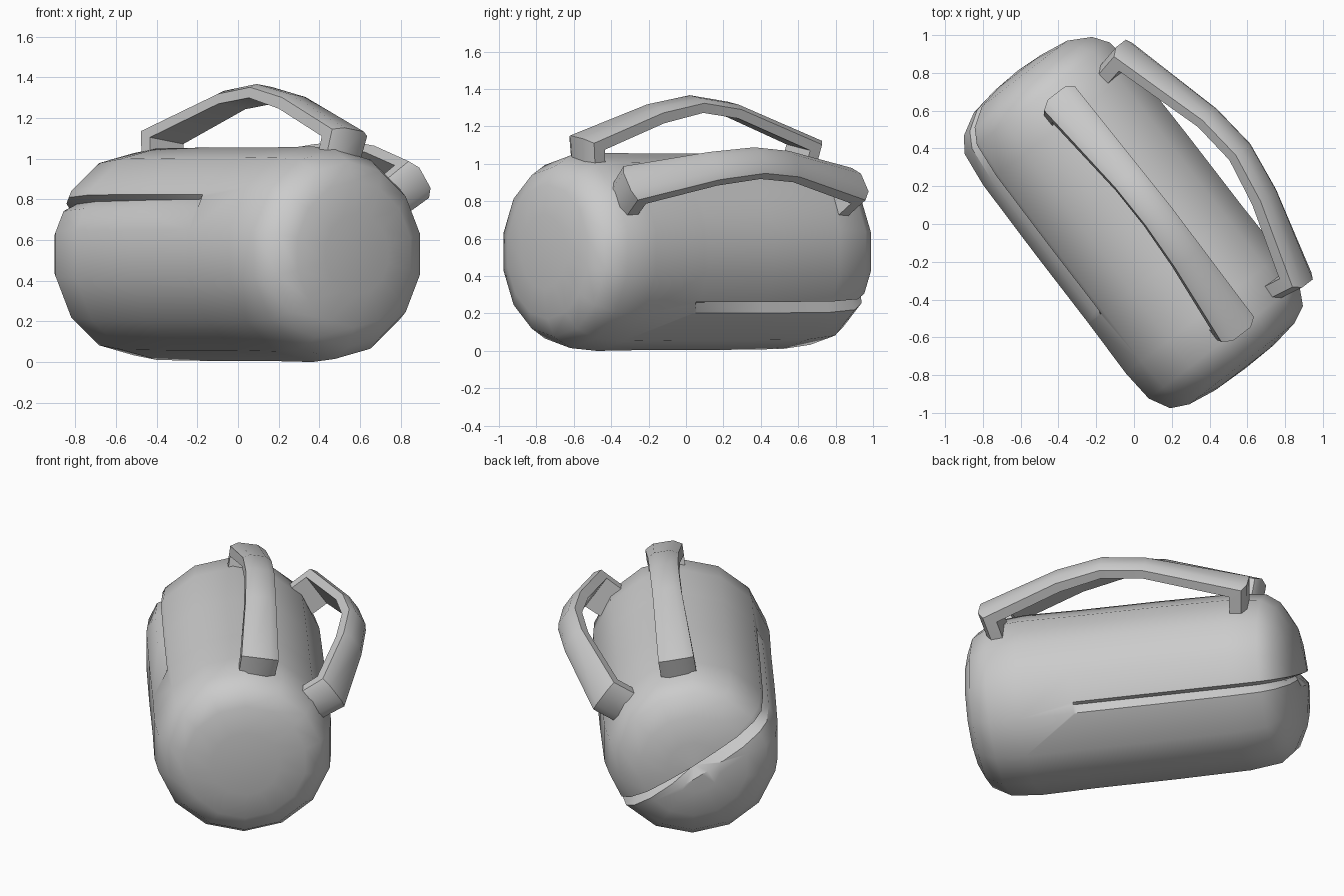
import bpy, bmesh, math
from mathutils import Vector

if "Cube" in bpy.data.objects:
    bpy.data.objects.remove(bpy.data.objects["Cube"])

AXIS = Vector((0.61, -0.792, 0))    # along the bag, towards its front end
SIDE = Vector((0.792, 0.61, 0))
UP = Vector((0, 0, 1))
MID = 0.53                          # height of the bag axis


def finish(bm, name, angle):
    """Turn bag coordinates (along, side, up) into world space and make the object."""
    for v in bm.verts:
        t, p, z = v.co
        v.co = AXIS * t + SIDE * p + UP * max(z + MID, 0)
    bmesh.ops.recalc_face_normals(bm, faces=bm.faces[:])
    me = bpy.data.meshes.new(name)
    bm.to_mesh(me)
    bm.free()
    ob = bpy.data.objects.new(name, me)
    bpy.context.collection.objects.link(ob)
    bpy.ops.object.select_all(action='DESELECT')
    ob.select_set(True)
    bpy.context.view_layer.objects.active = ob
    bpy.ops.object.shade_smooth_by_angle(angle=math.radians(angle))
    return ob


def bridge(bm, a, b):
    n = len(a)
    for i in range(n):
        bm.faces.new((a[i], a[(i + 1) % n], b[(i + 1) % n], b[i]))


# Bag body: lathed padded cylinder
SIDES = 14
profile = [(0.96, 0.2), (0.935, 0.36), (0.89, 0.455), (0.78, 0.515), (0.6, 0.53),
           (0.27, 0.525), (0.245, 0.525), (-0.2, 0.525), (-0.65, 0.52),
           (-0.84, 0.497), (-0.92, 0.44), (-0.985, 0.32), (-1.01, 0.16)]
bm = bmesh.new()
rings = []
for t, r in profile:
    rings.append([bm.verts.new((t, r * math.sin(2 * math.pi * i / SIDES),
                                r * math.cos(2 * math.pi * i / SIDES)))
                  for i in range(SIDES)])
for a, b in zip(rings, rings[1:]):
    bridge(bm, a, b)
for ring, t in ((rings[0], 0.966), (rings[-1], -1.02)):
    pole = bm.verts.new((t, 0, 0))
    for i in range(SIDES):
        bm.faces.new((ring[i], ring[(i + 1) % SIDES], pole))
bmesh.ops.recalc_face_normals(bm, faces=bm.faces[:])

# Zip groove: tilted cut round the back end, pushed in along its middle line
zip_normal = Vector((0, 0.545, 0.838)).normalized()
for offset in (0.014, 0.0, -0.06):
    faces = [f for f in bm.faces if f.calc_center_median().x < 0.27]
    geom = set(faces)
    for f in faces:
        geom.update(f.verts)
        geom.update(f.edges)
    bmesh.ops.bisect_plane(bm, geom=list(geom), dist=1e-5,
                           plane_co=zip_normal * offset, plane_no=zip_normal)
bm.normal_update()
moves = []
for v in bm.verts:
    t = v.co.x
    if t < 0.26 and abs(v.co.dot(zip_normal)) < 1e-4:
        depth = 0.025 + 0.025 * min(1, (0.25 - t) / 1.0)
        moves.append((v, v.normal * depth))
for v, m in moves:
    v.co -= m
finish(bm, "bag_body", 38)

# Carry handles: (along, outer radius) / (along, inner radius) / half width
outer = [(0.78, 0.47), (0.81, 0.62), (0.32, 0.79), (0.04, 0.84),
         (-0.22, 0.805), (-0.80, 0.61), (-0.77, 0.47)]
inner = [(0.68, 0.47), (0.70, 0.57), (0.30, 0.71), (0.04, 0.765),
         (-0.20, 0.735), (-0.69, 0.565), (-0.67, 0.47)]
widths = [0.105, 0.11, 0.09, 0.085, 0.085, 0.105, 0.105]
section = [(-1, 0), (-1, 0.7), (-0.55, 1), (0.55, 1), (1, 0.7), (1, 0)]


def handle(name, degrees, lift):
    a = math.radians(degrees)
    radial = Vector((0, math.sin(a), math.cos(a)))
    across = Vector((0, math.cos(a), -math.sin(a)))
    bm = bmesh.new()
    loops = []
    for k, ((to, ro), (ti, ri), w) in enumerate(zip(outer, inner, widths)):
        up = 0 if k in (0, 6) else lift
        loop = []
        for s, h in section:
            t = ti + (to - ti) * h
            r = ri + (ro - ri) * h + up
            loop.append(bm.verts.new(Vector((t, 0, 0)) + radial * r + across * w * s))
        loops.append(loop)
    for p, q in zip(loops, loops[1:]):
        bridge(bm, p, q)
    bm.faces.new(loops[0])
    bm.faces.new(loops[-1])
    finish(bm, name, 40)


handle("top_handle", 9, 0.0)
handle("side_handle", 55, 0.035)
